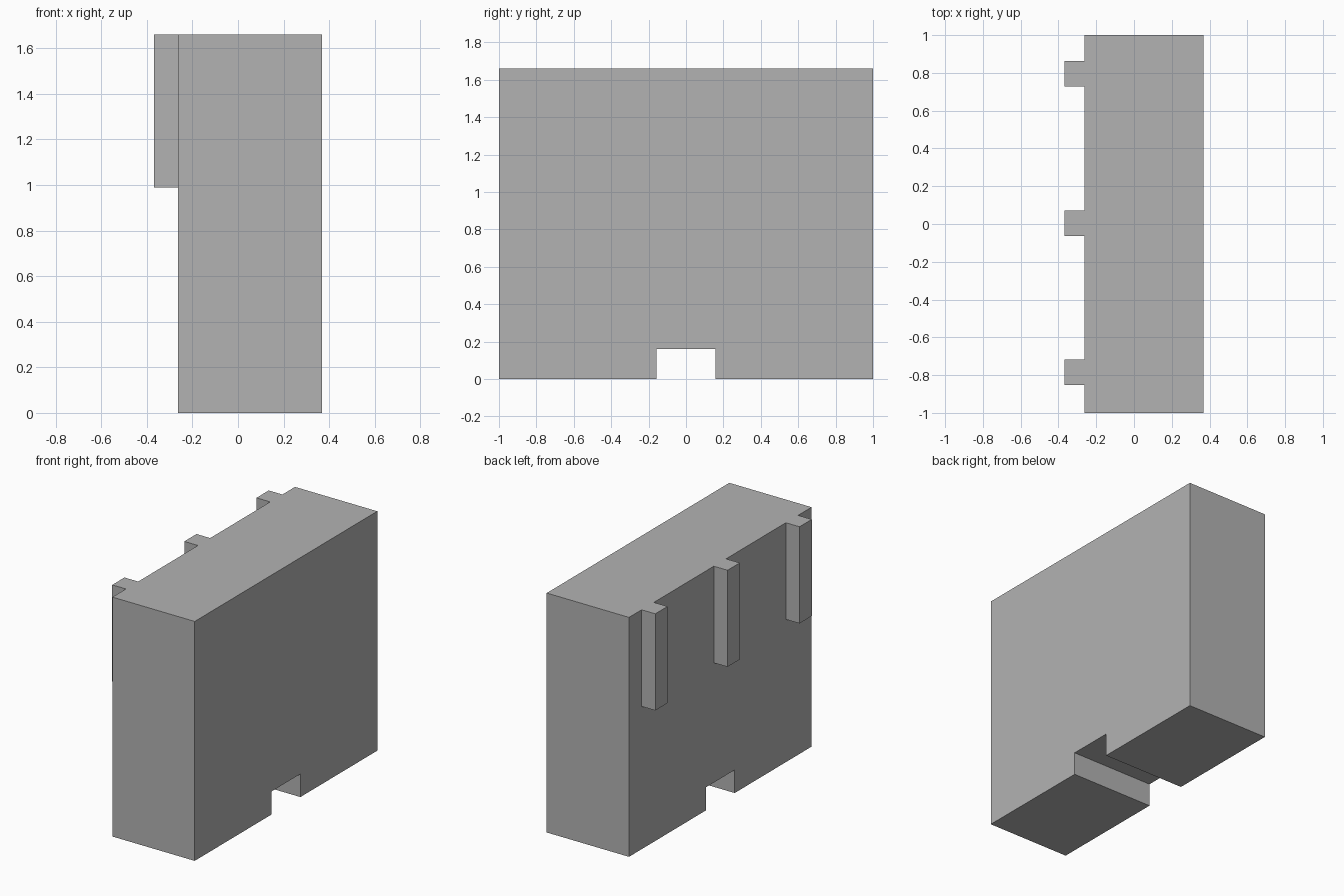
import bpy, bmesh
from mathutils import Vector

cube = bpy.data.objects.get("Cube")
if cube:
    bpy.data.objects.remove(cube, do_unlink=True)

# Single flat colour
GREY = (0.45, 0.45, 0.45, 1)
grey = bpy.data.materials.new("plain grey")
grey.diffuse_color = GREY
grey.use_nodes = True
grey.node_tree.nodes["Principled BSDF"].inputs["Base Color"].default_value = GREY

BACK_X, FRONT_X, RIB_X = -0.263, 0.368, -0.368
HEIGHT = 1.66


def extrude_profile(name, points, direction, open_end=False):
    """Extrude a flat outline into a solid, optionally without its end cap."""
    bm = bmesh.new()
    face = bm.faces.new([bm.verts.new(p) for p in points])
    ext = bmesh.ops.extrude_face_region(bm, geom=[face], use_keep_orig=True)
    moved = [g for g in ext["geom"] if isinstance(g, bmesh.types.BMVert)]
    bmesh.ops.translate(bm, verts=moved, vec=Vector(direction))
    bmesh.ops.recalc_face_normals(bm, faces=bm.faces[:])
    if open_end:
        ends = [g for g in ext["geom"] if isinstance(g, bmesh.types.BMFace)]
        bmesh.ops.delete(bm, geom=ends, context='FACES_ONLY')
    mesh = bpy.data.meshes.new(name)
    bm.to_mesh(mesh)
    bm.free()
    mesh.materials.append(grey)
    obj = bpy.data.objects.new(name, mesh)
    bpy.context.collection.objects.link(obj)
    return obj


# Block with a square channel running through its underside
half_outline = [(0.158, 0.16), (0.158, 0), (1, 0), (1, HEIGHT)]
outline = half_outline + [(-y, z) for y, z in reversed(half_outline)]
extrude_profile("body_block", [(BACK_X, y, z) for y, z in outline],
                (FRONT_X - BACK_X, 0, 0))

# Upright ribs on the right side, flush with the top
for label, centre in (("front", -0.785), ("middle", 0.004), ("back", 0.795)):
    corners = [(-1, 0.99), (1, 0.99), (1, HEIGHT), (-1, HEIGHT)]
    extrude_profile(label + "_rib",
                    [(RIB_X, centre + s * 0.067, z) for s, z in corners],
                    (BACK_X - RIB_X, 0, 0), open_end=True)
